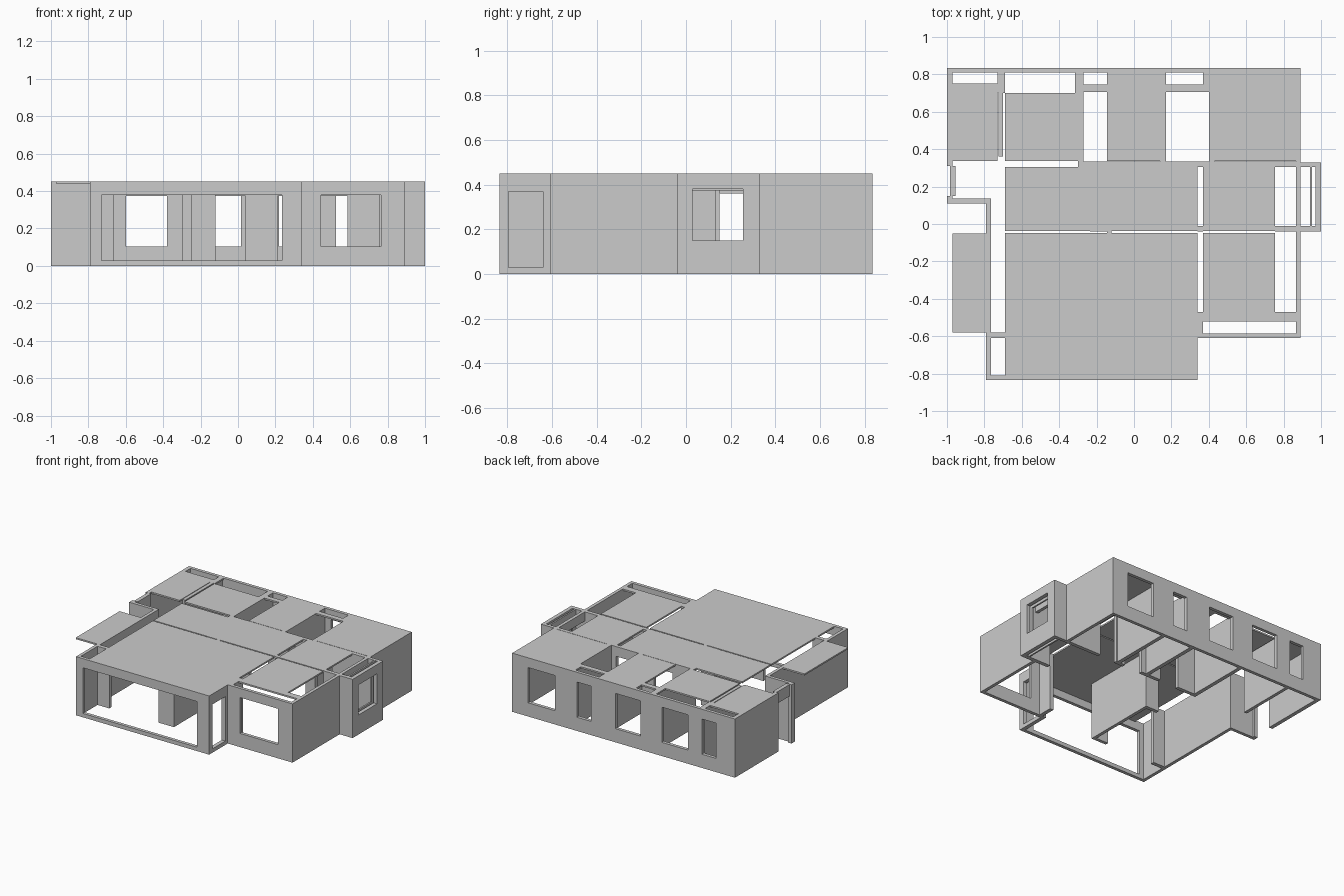
import bpy, bmesh

if "Cube" in bpy.data.objects:
    bpy.data.objects.remove(bpy.data.objects["Cube"])

H = 0.45


def wall(name, x0, x1, y0, y1, holes=(), z0=0.0, z1=H):
    """Wall slab along its longer side, with rectangular holes (a0, a1, z0, z1)."""
    along_x = (x1 - x0) >= (y1 - y0)
    a0, a1, t0, t1 = (x0, x1, y0, y1) if along_x else (y0, y1, x0, x1)
    A = sorted({a0, a1, *[v for h in holes for v in h[:2]]})
    Z = sorted({z0, z1, *[v for h in holes for v in h[2:]]})
    bm = bmesh.new()

    def solid(i, j):
        if not (0 <= i < len(A) - 1 and 0 <= j < len(Z) - 1):
            return False
        ca, cz = (A[i] + A[i + 1]) / 2, (Z[j] + Z[j + 1]) / 2
        return not any(h[0] < ca < h[1] and h[2] < cz < h[3] for h in holes)

    def quad(pts):
        bm.faces.new([bm.verts.new((a, t, z) if along_x else (t, a, z)) for a, t, z in pts])

    for i in range(len(A) - 1):
        for j in range(len(Z) - 1):
            if not solid(i, j):
                continue
            p, q, r, s = A[i], A[i + 1], Z[j], Z[j + 1]
            for t in (t0, t1):
                quad([(p, t, r), (q, t, r), (q, t, s), (p, t, s)])
            for a, k in ((p, i - 1), (q, i + 1)):
                if not solid(k, j):
                    quad([(a, t0, r), (a, t1, r), (a, t1, s), (a, t0, s)])
            for z, k in ((r, j - 1), (s, j + 1)):
                if not solid(i, k):
                    quad([(p, t0, z), (q, t0, z), (q, t1, z), (p, t1, z)])
    bmesh.ops.remove_doubles(bm, verts=bm.verts, dist=1e-5)
    bmesh.ops.recalc_face_normals(bm, faces=bm.faces)
    bmesh.ops.dissolve_limit(bm, angle_limit=0.01, verts=bm.verts, edges=bm.edges)
    me = bpy.data.meshes.new(name)
    bm.to_mesh(me)
    bm.free()
    bpy.context.collection.objects.link(bpy.data.objects.new(name, me))


# Outer walls
wall("back_wall", -1, 0.89, 0.81, 0.835,
     [(a, b, 0.105, 0.375) for a, b in ((-0.84, -0.72), (-0.60, -0.38), (-0.20, 0.015),
                                        (0.22, 0.34), (0.525, 0.755))])
wall("left_back_wall", -1, -0.97, 0.31, 0.81)
wall("entry_front_wall", -1, -0.765, 0.11, 0.135)
wall("entry_lintel", -0.985, -0.955, 0.15, 0.31, z0=0.36)
wall("entry_post", -1, -0.97, 0.135, 0.15)
wall("left_front_wall", -0.79, -0.765, -0.81, 0.11)
wall("front_wall", -0.79, 0.34, -0.835, -0.81, [(-0.73, 0.235, 0.03, 0.38)])
wall("front_return_wall", 0.31, 0.34, -0.81, -0.61, [(-0.795, -0.64, 0.03, 0.37)])
wall("bedroom_front_wall", 0.34, 0.89, -0.61, -0.585, [(0.445, 0.765, 0.105, 0.38)])
wall("right_front_wall", 0.865, 0.89, -0.585, -0.04)
wall("right_back_wall", 0.865, 0.89, 0.33, 0.81)

# Bay on the right
wall("bay_outer_wall", 0.97, 1, -0.01, 0.305, [(0.03, 0.255, 0.15, 0.38)])
wall("bay_inner_frame", 0.94, 0.952, -0.01, 0.305, [(0.03, 0.255, 0.15, 0.375)])
wall("bay_front_wall", 0.755, 1, -0.04, -0.01)
wall("bay_back_wall", 0.865, 1, 0.305, 0.33)
wall("bay_lintel", 0.865, 0.89, -0.01, 0.305, z0=0.38)

# Inner walls
wall("balcony_stub", -0.765, -0.665, -0.61, -0.58)
wall("living_divider", -0.145, -0.12, -0.58, -0.04)
wall("living_divider_foot", -0.25, -0.12, -0.605, -0.58)
wall("living_divider_return", -0.235, -0.12, -0.04, -0.012)
wall("living_right_stub", 0.34, 0.37, -0.585, -0.47)
wall("living_right_post", 0.31, 0.34, -0.61, -0.585)
wall("corridor_beam", 0.34, 0.37, -0.04, -0.01, z0=0.4)
wall("corridor_wall", -0.30, 0.865, 0.305, 0.333,
     [(a, b, 0.0, 0.375) for a, b in ((-0.12, 0.04), (0.21, 0.36), (0.44, 0.585))])
wall("kitchen_left_wall", -0.725, -0.70, 0.36, 0.81)
for name, x in (("kitchen_right_wall", -0.30), ("bath_left_wall", 0.14), ("bath_right_wall", 0.40)):
    wall(name, x, x + 0.03, 0.333, 0.81)

# Ceiling panels
for name, x0, x1, y0, y1 in (
        ("living", -0.69, 0.34, -0.83, -0.047),
        ("corridor", -0.69, 0.34, -0.038, 0.305),
        ("corridor_back_strip", -0.30, 0.89, 0.305, 0.33),
        ("corridor_right", 0.37, 0.755, -0.038, 0.305),
        ("bedroom", 0.37, 0.755, -0.47, -0.047),
        ("bedroom_band", 0.37, 0.865, -0.52, -0.47),
        ("back_right_room", 0.40, 0.89, 0.336, 0.83),
        ("bath_end", 0.37, 0.40, 0.745, 0.83),
        ("bath_band", 0.17, 0.40, 0.705, 0.745),
        ("middle_room", -0.145, 0.17, 0.336, 0.83),
        ("middle_room_band", -0.27, -0.145, 0.705, 0.745),
        ("kitchen", -0.69, -0.27, 0.336, 0.70),
        ("kitchen_corner", -0.315, -0.27, 0.70, 0.81),
        ("kitchen_left_corner", -0.73, -0.69, 0.70, 0.81),
        ("back_left_room", -0.97, -0.73, 0.336, 0.75),
        ("balcony", -0.97, -0.79, -0.58, -0.05)):
    wall(name + "_ceiling", x0, x1, y0, y1, z0=0.438)
